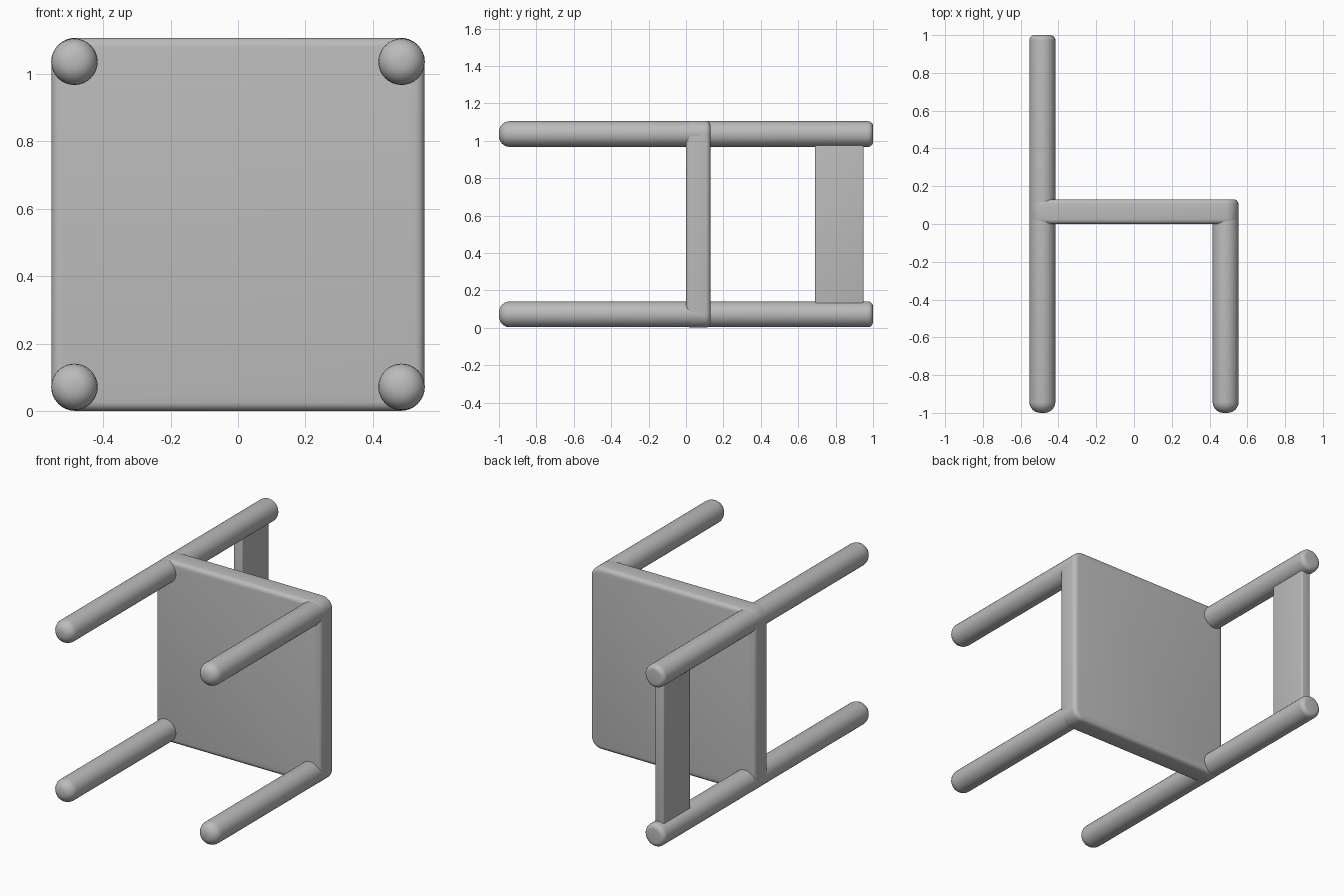
import bpy, bmesh, math
from mathutils import Matrix, Vector

cube = bpy.data.objects.get("Cube")
if cube:
    bpy.data.objects.remove(cube, do_unlink=True)

grey = bpy.data.materials.new("plain grey")
grey.use_nodes = True
grey.diffuse_color = (0.5, 0.5, 0.5, 1)
grey.node_tree.nodes["Principled BSDF"].inputs["Base Color"].default_value = (0.5, 0.5, 0.5, 1)

R = 0.069            # leg radius
X = 0.485            # leg offset from the centre
LOW, HIGH = 0.072, 1.036
MID = (LOW + HIGH) / 2


def finish(name, bm):
    bmesh.ops.recalc_face_normals(bm, faces=bm.faces)
    mesh = bpy.data.meshes.new(name)
    bm.to_mesh(mesh)
    bm.free()
    mesh.materials.append(grey)
    obj = bpy.data.objects.new(name, mesh)
    bpy.context.collection.objects.link(obj)
    bpy.ops.object.select_all(action='DESELECT')
    obj.select_set(True)
    bpy.context.view_layer.objects.active = obj
    bpy.ops.object.shade_smooth_by_angle(angle=math.radians(40))
    return obj


def rounded_end(y, radius, direction):
    """Quarter-round profile points (radius, y) from the rim to the flat tip."""
    return [(R - radius + radius * math.cos(a), y + direction * radius * (math.sin(a) - 1))
            for a in (math.pi / 2 * i / 6 for i in range(7))]


def rod(name, x, z, y0, y1, round0, round1, sides=32):
    """Round bar along y, lathed from a profile with softened ends."""
    profile = rounded_end(y0, round0, -1)[::-1] + rounded_end(y1, round1, 1)
    bm = bmesh.new()
    rings = [[bm.verts.new((x + r * math.cos(t), y, z + r * math.sin(t)))
              for t in (2 * math.pi * k / sides for k in range(sides))] for r, y in profile]
    for a, b in zip(rings, rings[1:]):
        for k in range(sides):
            n = (k + 1) % sides
            bm.faces.new((a[k], a[n], b[n], b[k]))
    bm.faces.new(rings[0])
    bm.faces.new(rings[-1])
    return finish(name, bm)


def board(name, centre, size, corner, edge):
    """Box with rounded corners along y, then softened edges all round."""
    bm = bmesh.new()
    bmesh.ops.create_cube(bm, size=1, matrix=Matrix.Translation(Vector(centre))
                          @ Matrix.Diagonal((*size, 1)))
    if corner:
        along_y = [e for e in bm.edges
                   if abs(e.verts[0].co.y - e.verts[1].co.y) > size[1] / 2]
        bmesh.ops.bevel(bm, geom=along_y, offset=corner, segments=8, profile=0.5,
                        affect='EDGES')
        rim = [e for e in bm.edges if abs(e.verts[0].co.y - e.verts[1].co.y) < 1e-5]
    else:
        rim = list(bm.edges)
    bmesh.ops.bevel(bm, geom=rim, offset=edge, segments=4, profile=0.5, affect='EDGES')
    return finish(name, bm)


# Square seat panel
board("seat", (0, 0.065, MID), (1.106, 0.132, 1.106), 0.07, 0.026)

# Long posts form the rear legs and back uprights; short rods are front legs
for side, z in (("right", LOW), ("left", HIGH)):
    rod(f"back_post_{side}", -X, z, -1.0, 1.0, 0.058, 0.028)
    rod(f"front_leg_{side}", X, z, -1.0, 0.1, 0.058, 0.03)

# Thin slat between the back uprights
board("back_slat", (-X, 0.82, MID), (0.06, 0.26, HIGH - LOW), 0, 0.008)
